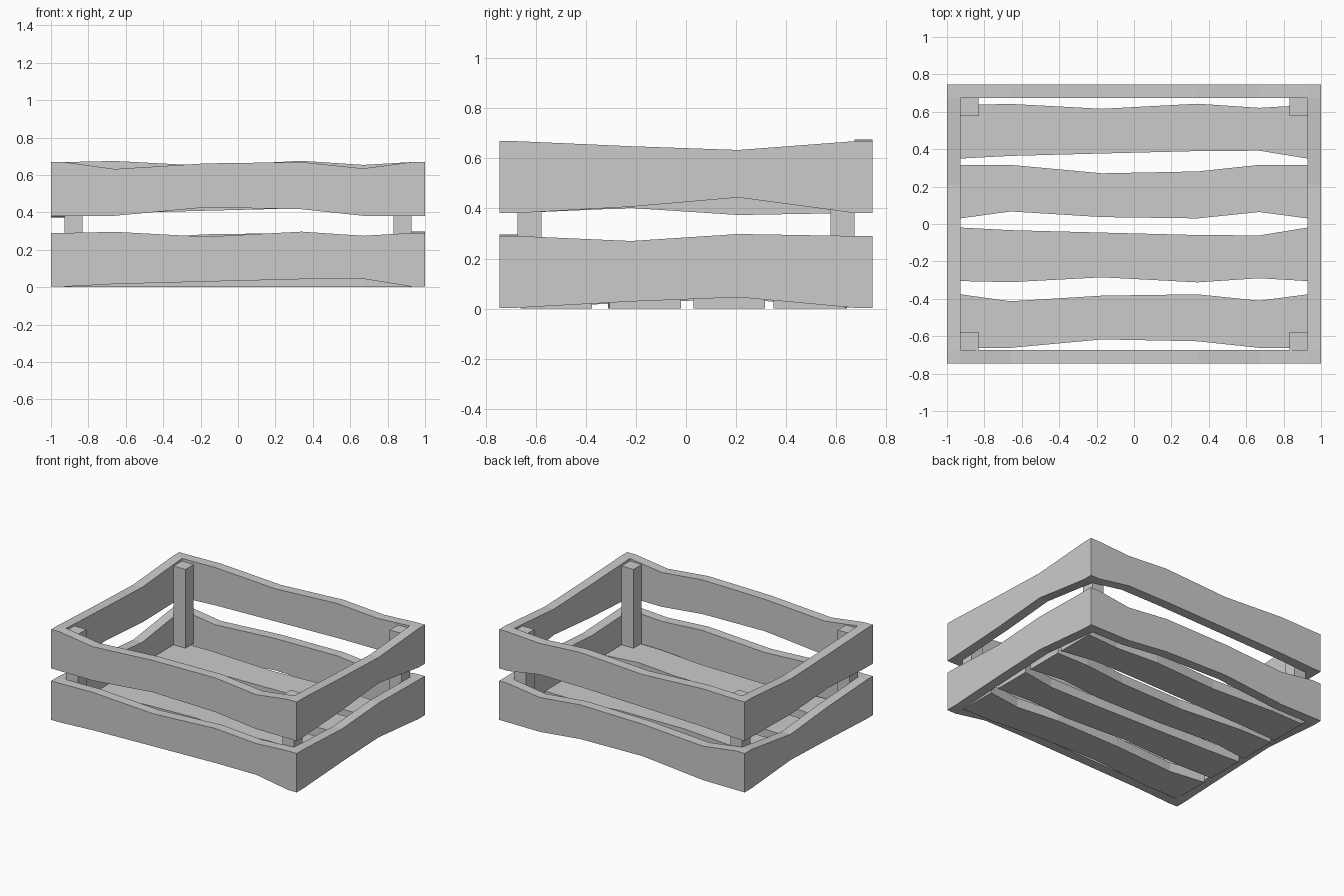
import bpy, bmesh

if "Cube" in bpy.data.objects:
    bpy.data.objects.remove(bpy.data.objects["Cube"])

OX, OY = 1.0, 0.745      # outer half sizes
T = 0.072                # board thickness
IX, IY = OX - T, OY - T  # inner half sizes

# wavy edge offsets along long boards (x) and short boards (y)
LX = [-IX, -0.66, -0.17, 0.34, 0.67, IX]
A1 = [0, 0.006, -0.02, 0.007, -0.015, 0]
A2 = [0, 0.014, 0.027, 0.04, 0.042, 0]
B1 = [0, -0.037, -0.007, 0, -0.034, 0]
B2 = [0, 0, 0.045, 0.035, 0, 0]
SY = [-IY, -0.22, 0.21, IY]
C1 = [0, -0.02, 0.008, 0]
C2 = [0, 0.025, 0.042, 0]
D1 = [0, -0.02, -0.035, 0]
D2 = [0, 0.025, 0.062, 0]


def neg(e):
    return [-v for v in e]


def board(name, xs, lo, hi, low_edge, high_edge, d0, d1, place, ext=0.0):
    """Wavy board outline (u, v) extruded from depth d0 to d1; place maps u, v, d to x, y, z."""
    bottom = [(u, lo + e) for u, e in zip(xs, low_edge)]
    top = [(u, hi + e) for u, e in zip(xs, high_edge)]
    if ext:  # flat ends that cover the corners
        bottom = [(xs[0] - ext, lo)] + bottom + [(xs[-1] + ext, lo)]
        top = [(xs[0] - ext, hi)] + top + [(xs[-1] + ext, hi)]
    outline = bottom + top[::-1]
    bm = bmesh.new()
    near = [bm.verts.new(place(u, v, d0)) for u, v in outline]
    far = [bm.verts.new(place(u, v, d1)) for u, v in outline]
    n, m = len(outline), len(bottom)
    for i in range(n):
        j = (i + 1) % n
        bm.faces.new((near[i], near[j], far[j], far[i]))
    for i in range(m - 1):  # quads between lower and upper edge
        for ring in (near, far):
            bm.faces.new((ring[i], ring[i + 1], ring[n - 2 - i], ring[n - 1 - i]))
    bmesh.ops.recalc_face_normals(bm, faces=bm.faces)
    mesh = bpy.data.meshes.new(name)
    bm.to_mesh(mesh)
    bm.free()
    bpy.context.collection.objects.link(bpy.data.objects.new(name, mesh))


def along_x(u, v, d):
    return (u, d, v)


def along_y(u, v, d):
    return (d, u, v)


def flat(u, v, d):
    return (u, v, d)


# front and back boards
for name, z, s, lo, hi in (
        ("front_board_lower", 0.003, -1, A2, A1), ("back_board_lower", 0.003, 1, B2, B1),
        ("front_board_upper", 0.382, -1, B2, B1), ("back_board_upper", 0.382, 1, A2, A1)):
    board(name, LX, z, z + 0.287, lo, hi, s * IY, s * OY, along_x, T)

# side boards fitted between them
for name, z, s, lo, hi in (
        ("right_board_lower", 0.003, 1, C2, C1), ("left_board_lower", 0.003, -1, neg(D1), neg(D2)),
        ("right_board_upper", 0.382, 1, D2, D1), ("left_board_upper", 0.382, -1, neg(C1), D1)):
    board(name, SY, z, z + 0.287, lo, hi, s * IX, s * OX, along_y)

# floor slats
for i, (y, lo, hi) in enumerate((
        (0.35, A2, A1), (0.03, neg(B1), neg(B2)),
        (-0.305, neg(A1), neg(A2)), (-0.662, B2, B1))):
    board(f"floor_slat_{i + 1}", LX, y, y + 0.286, lo, hi, 0.0, 0.07, flat)

# corner posts standing on the slats
for sx, side in ((-1, "left"), (1, "right")):
    for sy, end in ((-1, "front"), (1, "back")):
        bpy.ops.mesh.primitive_cube_add(
            size=1, location=(sx * (IX - 0.048), sy * (IY - 0.048), 0.36))
        post = bpy.context.object
        post.name = f"{end}_{side}_post"
        post.scale = (0.096, 0.096, 0.58)
